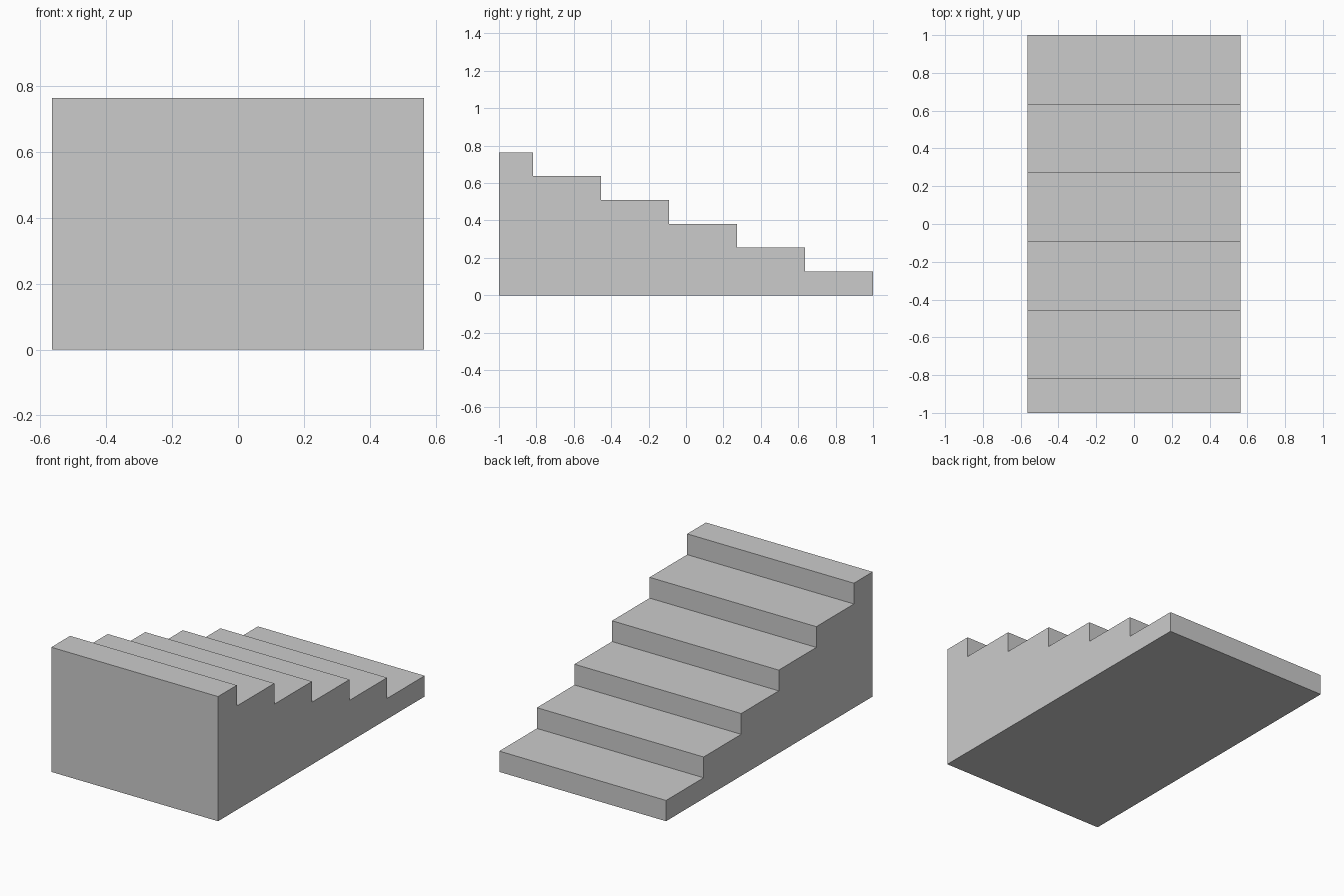
import bpy
import bmesh
from mathutils import Vector

if "Cube" in bpy.data.objects:
    bpy.data.objects.remove(bpy.data.objects["Cube"])

STEPS = 6
TREAD = 2 / 5.5        # the top step is only half a tread deep
RISE = 0.35 * TREAD
HALF_WIDTH = 0.565

# Side profile in (y, z): base line, then climb from the back to the front
profile = [(-1, 0), (1, 0)]
for i in range(STEPS):
    z = (i + 1) * RISE
    profile.append((1 - i * TREAD, z))
    profile.append((max(1 - (i + 1) * TREAD, -1), z))

# Extrude the profile across the width
bm = bmesh.new()
side = bm.faces.new([bm.verts.new((-HALF_WIDTH, y, z)) for y, z in profile])
extruded = bmesh.ops.extrude_face_region(bm, geom=[side], use_keep_orig=True)
moved = [v for v in extruded["geom"] if isinstance(v, bmesh.types.BMVert)]
bmesh.ops.translate(bm, verts=moved, vec=Vector((2 * HALF_WIDTH, 0, 0)))
bmesh.ops.recalc_face_normals(bm, faces=bm.faces)

# Staircase object
mesh = bpy.data.meshes.new("staircase")
bm.to_mesh(mesh)
bm.free()
bpy.context.collection.objects.link(bpy.data.objects.new("staircase", mesh))
